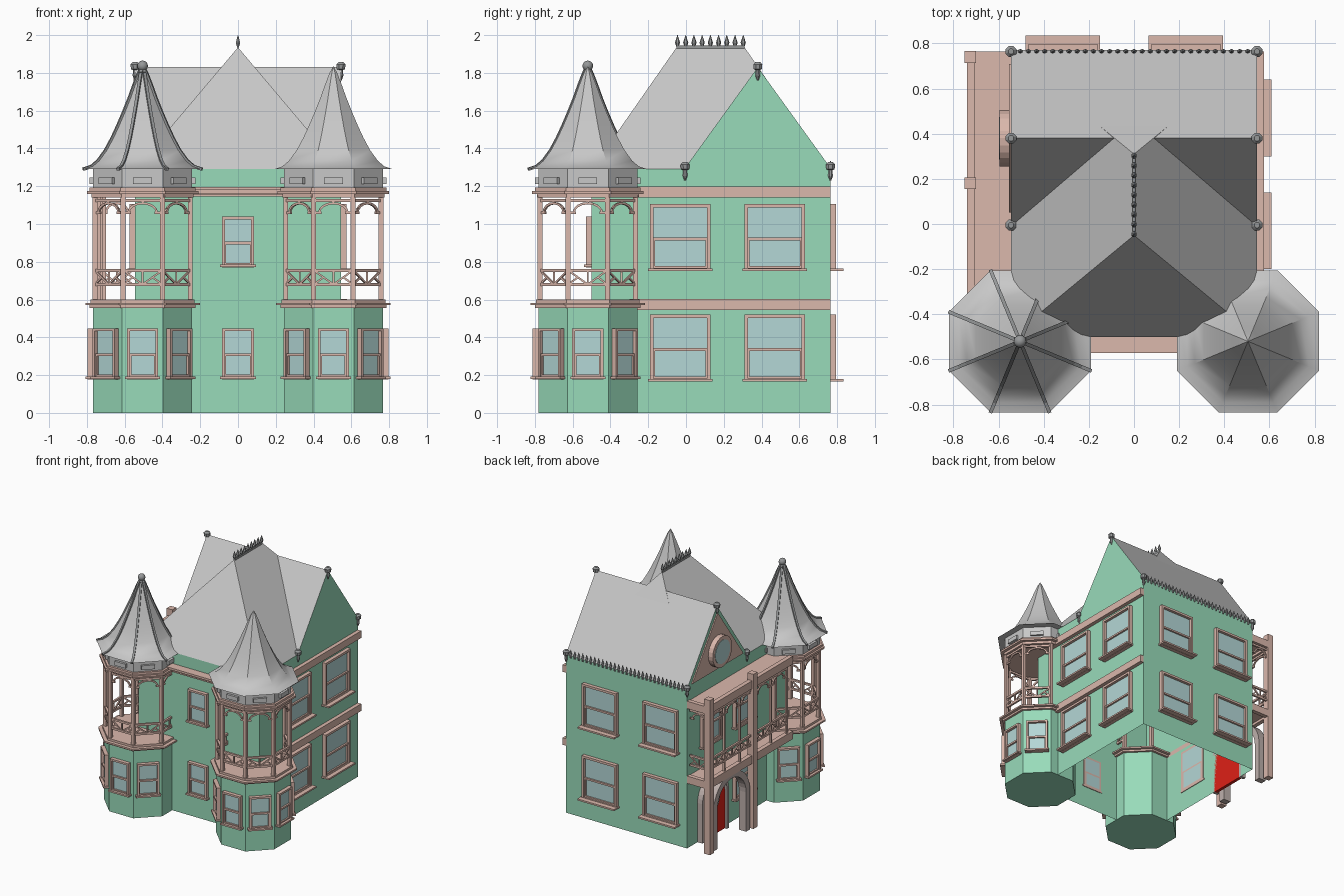
import bpy, bmesh, math
from mathutils import Matrix, Vector

cube = bpy.data.objects.get("Cube")
if cube:
    bpy.data.objects.remove(cube, do_unlink=True)


def material(name, *rgb):
    col = [(c / 255 / 12.92 if c < 11 else ((c / 255 + .055) / 1.055) ** 2.4) for c in rgb] + [1]
    m = bpy.data.materials.new(name)
    m.use_nodes = True
    m.diffuse_color = col
    m.node_tree.nodes["Principled BSDF"].inputs["Base Color"].default_value = col
    return m


GREEN = material("wall green", 152, 219, 186)
PINK = material("trim pink", 219, 184, 172)
GREY = material("roof grey", 200, 200, 200)
IRON = material("finial grey", 150, 152, 153)
GLASS = material("window glass", 180, 215, 214)
RED = material("door red", 222, 32, 22)
STONE = material("arch stone", 190, 176, 172)


def finish(name, bm, *mats, smooth=False):
    bmesh.ops.recalc_face_normals(bm, faces=bm.faces)
    me = bpy.data.meshes.new(name)
    bm.to_mesh(me)
    bm.free()
    for m in mats:
        me.materials.append(m)
    ob = bpy.data.objects.new(name, me)
    bpy.context.collection.objects.link(ob)
    if smooth:
        bpy.ops.object.select_all(action='DESELECT')
        ob.select_set(True)
        bpy.context.view_layer.objects.active = ob
        bpy.ops.object.shade_smooth_by_angle(angle=math.radians(32))
    return ob


def box(bm, x0, x1, y0, y1, z0, z1, mat=0, M=Matrix()):
    size = Matrix.Diagonal((x1 - x0, y1 - y0, z1 - z0, 1))
    mid = Matrix.Translation(((x0 + x1) / 2, (y0 + y1) / 2, (z0 + z1) / 2))
    vs = bmesh.ops.create_cube(bm, size=1, matrix=M @ mid @ size)["verts"]
    for f in {f for v in vs for f in v.link_faces}:
        f.material_index = mat


def beam(bm, p, q, w):
    p, q = Vector(p), Vector(q)
    d = q - p
    h = d.length / 2
    M = Matrix.Translation((p + q) / 2) @ d.to_track_quat('Z', 'Y').to_matrix().to_4x4()
    box(bm, -w / 2, w / 2, -w / 2, w / 2, -h, h, M=M)


def prism(bm, pts, x0, x1):
    """Extrude a (y, z) outline along x."""
    a, b = ([bm.verts.new((x, *p)) for p in pts] for x in (x0, x1))
    bm.faces.new(a)
    bm.faces.new(b)
    for i in range(len(pts)):
        j = (i + 1) % len(pts)
        bm.faces.new((a[i], a[j], b[j], b[i]))


def corner(c, apothem, k, z, n=8):
    a = math.tau * (k + .5) / n
    r = apothem / math.cos(math.pi / n)
    return Vector((c[0] + r * math.cos(a), c[1] + r * math.sin(a), z))


def lathe(bm, c, profile, n=8):
    """Faceted turned solid from (apothem, z) pairs."""
    rings = [[bm.verts.new(corner(c, r, k, z, n)) for k in range(n)] for r, z in profile]
    bm.faces.new(rings[0])
    bm.faces.new(rings[-1])
    for a, b in zip(rings, rings[1:]):
        for k in range(n):
            j = (k + 1) % n
            bm.faces.new((a[k], a[j], b[j], b[k]))


def disc(bm, x, y, z, r, depth, mat=0, tall=1):
    M = Matrix.Translation((x, y, z)) @ Matrix.Diagonal((1, 1, tall, 1)) @ Matrix.Rotation(math.pi / 2, 4, 'Y')
    vs = bmesh.ops.create_cone(bm, cap_ends=True, segments=24, radius1=r, radius2=r, depth=depth, matrix=M)["verts"]
    for f in {f for v in vs for f in v.link_faces}:
        f.material_index = mat


def window(name, x, y, z, turn, w, h, sill, t=.018):
    """Sash window; unturned it faces the front."""
    bm = bmesh.new()
    M = Matrix.Translation((x, y, z)) @ Matrix.Rotation(math.radians(turn), 4, 'Z')
    a, mid = w / 2, h * .48
    for s in (-1, 1):
        u = sorted((s * a, s * (a - t)))
        box(bm, *u, -.03, .005, 0, h, M=M)
        u = sorted((s * (a - t), s * (a - 1.5 * t)))
        box(bm, *u, -.02, .005, t, mid, M=M)
    box(bm, -a, a, -.03, .005, h - t, h, M=M)
    box(bm, -a, a, -.03, .005, 0, t, M=M)
    box(bm, -a - .01, a + .01, -sill, .005, .002, .015, M=M)
    box(bm, -a + t, a - t, -.022, .005, mid - .007, mid + .007, M=M)
    box(bm, -a + t, a - t, -.02, .005, t, 1.6 * t, M=M)
    box(bm, -a + t, a - t, -.008, .005, t, h - t, 1, M)
    finish(name, bm, PINK, GLASS)


def lattice(bm, p, q):
    """Balcony panel: truss railing below, curved bracket under the header."""
    p, q = Vector(p), Vector(q)
    at = lambda f, z: p.lerp(q, f) + Vector((0, 0, z))
    for z in (.68, .755, 1.125):
        beam(bm, at(0, z), at(1, z), .016)
    beam(bm, at(.5, .68), at(.5, .755), .01)
    for f in (0, 1):
        beam(bm, at(f, .755), at(.5, .68), .01)
        beam(bm, at(f, .68), at((f + .5) / 2, .718), .01)
    beam(bm, at(0, 1.06), at(.2, 1.06), .012)
    beam(bm, at(.8, 1.06), at(1, 1.06), .012)
    arc = [at(.5 - .36 * math.cos(math.pi * i / 8), 1.06 + .05 * math.sin(math.pi * i / 8)) for i in range(9)]
    for a, b in zip(arc, arc[1:]):
        beam(bm, a, b, .012)


# House walls, open underneath
W, FRONT, BACK, EAVE = .545, -.5, .765, 1.29
bm = bmesh.new()
box(bm, -W, W, FRONT, BACK, 0, EAVE)
bm.normal_update()
bmesh.ops.delete(bm, geom=[f for f in bm.faces if abs(f.normal.z) > .9], context='FACES')
finish("house_walls", bm, GREEN)

# Cross gable with green ends
bm = bmesh.new()
prism(bm, [(-.01, EAVE), (.77, EAVE), (.38, 1.83)], -W, W)
bm.normal_update()
for f in bm.faces:
    f.material_index = int(abs(f.normal.x) > .9)
finish("gable_roof", bm, GREY, GREEN)

# Hipped front wing
bm = bmesh.new()
base = [bm.verts.new(p) for p in ((-W, FRONT, EAVE), (W, FRONT, EAVE), (W, .755, EAVE), (-W, .755, EAVE))]
r0, r1 = bm.verts.new((0, -.05, 1.935)), bm.verts.new((0, .31, 1.935))
for f in (base, (base[0], base[1], r0), (base[1], base[2], r1, r0), (base[2], base[3], r1), (base[3], base[0], r0, r1)):
    bm.faces.new(f)
finish("hip_roof", bm, GREY)

# Ridge cresting, eave spikes and corner finials
bm = bmesh.new()
box(bm, -.006, .006, -.05, .31, 1.925, 1.945)
for i in range(9):
    lathe(bm, (0, -.045 + i * .0435), [(.006, 1.94), (.012, 1.96), (.001, 2)], 6)
finish("ridge_cresting", bm, IRON)
bm = bmesh.new()
for i in range(29):
    lathe(bm, (-.504 + i * .036, .765), [(.006, 1.27), (.01, 1.3), (.001, 1.335)], 6)
finish("eave_cresting", bm, IRON)
bm = bmesh.new()
for x in (-W, W):
    for y, z in ((-.005, 1.3), (.38, 1.83), (.765, 1.3)):
        lathe(bm, (x, y), [(.004, z - .07), (.013, z - .045), (.01, z - .015), (.022, z - .01),
                           (.024, z + .015), (.012, z + .028)])
finish("roof_finials", bm, IRON)

# Corner towers
ROOF = [(.315, 1.29), (.27, 1.305), (.235, 1.335), (.195, 1.39), (.16, 1.455), (.13, 1.52),
        (.1, 1.59), (.07, 1.665), (.045, 1.735), (.02, 1.8), (.001, 1.835)]
for side, tag in ((-1, "right"), (1, "left")):
    c = (side * .505, -.52)
    bm = bmesh.new()
    lathe(bm, c, [(.262, 0), (.262, .57)])
    finish(tag + "_tower_base", bm, GREEN)

    bm = bmesh.new()
    for r, z0, z1 in ((.28, .555, .57), (.303, .57, .583), (.275, .583, .6),
                      (.27, 1.14, 1.16), (.295, 1.16, 1.175), (.28, 1.175, 1.192)):
        lathe(bm, c, [(r, z0), (r, z1)])
    finish(tag + "_tower_ledges", bm, PINK)

    bm = bmesh.new()
    for k in range(8):
        p, q = corner(c, .252, k, 0), corner(c, .252, k + 1, 0)
        m = (p + q) / 2
        beam(bm, p + Vector((0, 0, .59)), p + Vector((0, 0, 1.15)), .026)
        if abs(m.x) > W or m.y < FRONT:
            lattice(bm, p, q)
    finish(tag + "_tower_balcony", bm, PINK)

    bm = bmesh.new()
    lathe(bm, c, [(.262, 1.19), (.262, EAVE)])
    for k in range(8):
        M = Matrix.Translation((*c, 0)) @ Matrix.Rotation(k * math.pi / 4, 4, 'Z')
        box(bm, -.05, .05, -.28, -.25, 1.212, 1.246, M=M)
    finish(tag + "_tower_frieze", bm, GREY)
    bm = bmesh.new()
    lathe(bm, c, ROOF)
    finish(tag + "_tower_roof", bm, GREY, smooth=True)

    for i, turn in enumerate((-45, 0, 45, 90, 135)):
        a = math.radians(turn * side)
        window(f"{tag}_tower_window_{i + 1}", c[0] + .262 * math.sin(a), c[1] - .262 * math.cos(a),
               .178, turn * side, .165, .27, .04, .015)

# Ribs and ball on the right tower
c = (-.505, -.52)
bm = bmesh.new()
for k in range(8):
    for (ra, za), (rb, zb) in zip(ROOF, ROOF[1:]):
        beam(bm, corner(c, ra, k, za), corner(c, rb, k, zb), .016)
finish("tower_roof_ribs", bm, IRON)
bm = bmesh.new()
bmesh.ops.create_uvsphere(bm, u_segments=16, v_segments=10, radius=.028, matrix=Matrix.Translation((*c, 1.837)))
finish("tower_ball", bm, IRON, smooth=True)

# Wall windows
for i, z in enumerate((.165, .75)):
    for j, y in enumerate((-.03, .47)):
        window(f"left_window_{i}{j}", W, y, z, 90, .32, .355, .065)
    for j, x in enumerate((-.315, .23)):
        window(f"back_window_{i}{j}", x, BACK, z, 180, .31, .355, .07)
    window(f"front_window_{i}", 0, FRONT, (.178, .77)[i], 0, .17, .27, .04, .015)
    window(f"porch_window_{i}", -W, .05, z, -90, .26, .355, .04)
window("porch_upper_window", -W, .47, .75, -90, .26, .355, .04)

# Wall bands
bm = bmesh.new()
for z in (.545, 1.14):
    box(bm, W - .005, .576, -.3, BACK, z, z + .058)
box(bm, -.26, .26, -.53, FRONT, 1.145, 1.195)
box(bm, -.26, .26, -.55, FRONT, 1.155, 1.165)
box(bm, -.26, .26, -.572, FRONT, 1.18, 1.197)
finish("wall_bands", bm, PINK)

# Gable panel with round window
bm = bmesh.new()
prism(bm, [(.05, 1.32), (.71, 1.32), (.38, 1.775)], -W - .009, -W)
disc(bm, -.57, .38, 1.47, .125, .05)
disc(bm, -.594, .38, 1.47, .095, .008, 1)
finish("round_gable_window", bm, PINK, GLASS)

# Side porch with balcony
bm = bmesh.new()
for y in (.18, .74):
    box(bm, -.752, -.7, y - .026, y + .026, 0, 1.26)
for z in (.55, 1.16):
    box(bm, -.735, -W, -.32, BACK, z, z + .035)
    box(bm, -.74, -.705, -.32, BACK, z - .02, z + .045)
    box(bm, -.705, -W, .73, BACK, z - .02, z + .04)
finish("porch_frame", bm, PINK)
bm = bmesh.new()
for i in range(5):
    lattice(bm, (-.722, .74 - i * .2, 0), (-.722, .54 - i * .2, 0))
    beam(bm, (-.722, .54 - i * .2, .58), (-.722, .54 - i * .2, 1.15), .016)
lattice(bm, (-.722, .745, 0), (-.56, .745, 0))
finish("porch_railing", bm, PINK)

# Entrance arch and door
arc = lambda r: [(.46 + r * math.cos(math.pi * i / 16), .32 + r * math.sin(math.pi * i / 16)) for i in range(17)]
frame = lambda r: [(.46 + r, 0)] + arc(r) + [(.46 - r, 0)]
bm = bmesh.new()
prism(bm, frame(.235) + frame(.185)[::-1], -.735, -.67)
finish("entrance_arch", bm, STONE)
bm = bmesh.new()
prism(bm, frame(.17) + frame(.145)[::-1], -.59, -W)
finish("door_frame", bm, STONE)
bm = bmesh.new()
prism(bm, frame(.147), -.57, -W)
finish("front_door", bm, RED)
bm = bmesh.new()
disc(bm, -.572, .46, .31, .075, .012, 0, 1.4)
disc(bm, -.578, .46, .31, .06, .008, 1, 1.4)
finish("door_window", bm, PINK, GLASS)
